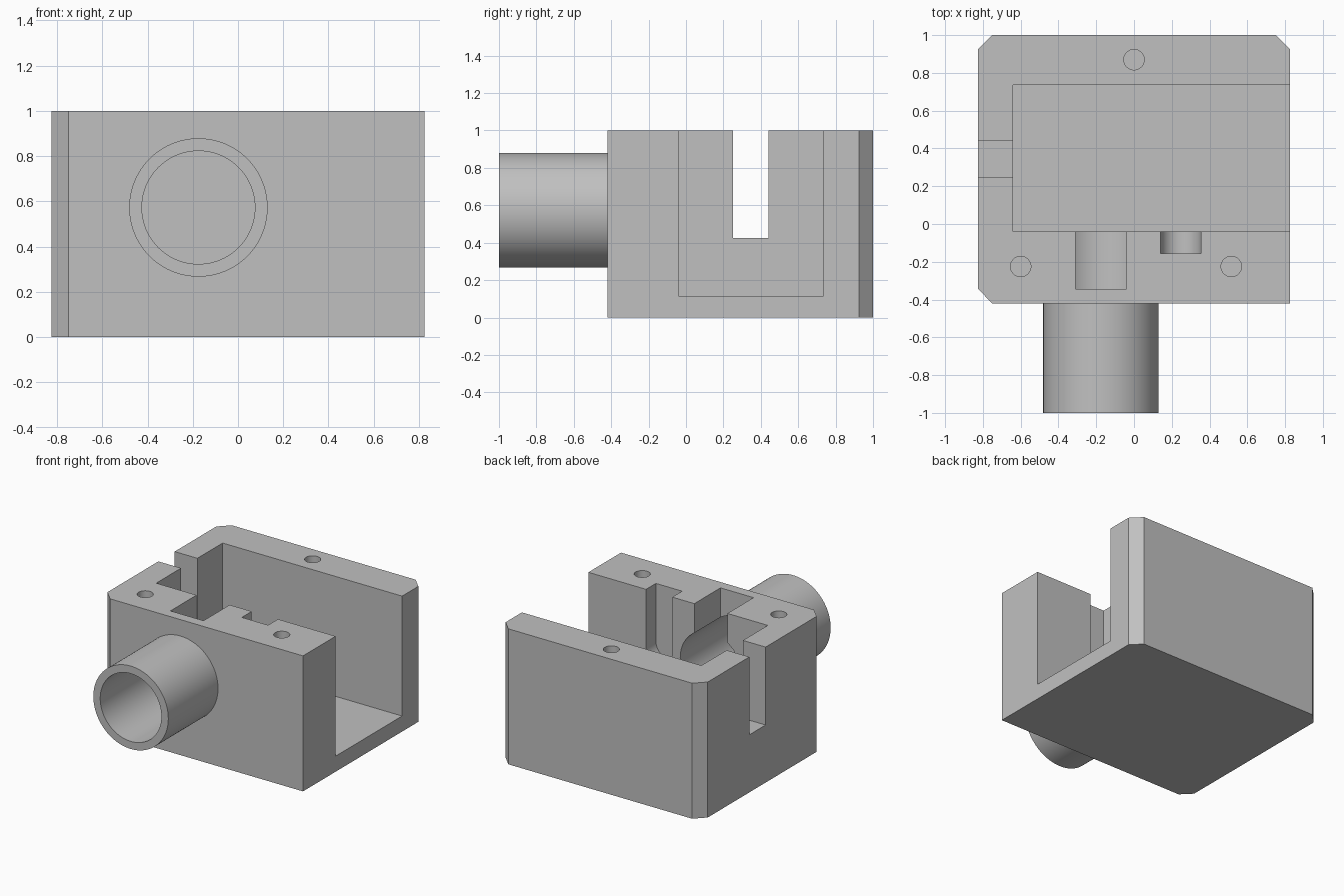
import bpy, bmesh, math
from mathutils import Vector

if "Cube" in bpy.data.objects:
    bpy.data.objects.remove(bpy.data.objects["Cube"])

grey = bpy.data.materials.new("plain grey")
grey.diffuse_color = (0.53, 0.53, 0.53, 1)
grey.use_nodes = True
grey.node_tree.nodes["Principled BSDF"].inputs["Base Color"].default_value = grey.diffuse_color


def prism(name, pts, lo, hi, axis="z"):
    """Extrude a flat outline along z, or an (x, z) outline along y."""
    bm = bmesh.new()
    place = (lambda a, b, t: (a, b, t)) if axis == "z" else (lambda a, b, t: (a, t, b))
    face = bm.faces.new([bm.verts.new(place(a, b, lo)) for a, b in pts])
    new = bmesh.ops.extrude_face_region(bm, geom=[face])["geom"]
    shift = Vector(place(0, 0, hi - lo))
    bmesh.ops.translate(bm, vec=shift, verts=[v for v in new if isinstance(v, bmesh.types.BMVert)])
    bmesh.ops.recalc_face_normals(bm, faces=bm.faces)
    mesh = bpy.data.meshes.new(name)
    bm.to_mesh(mesh)
    bm.free()
    mesh.materials.append(grey)
    ob = bpy.data.objects.new(name, mesh)
    bpy.context.collection.objects.link(ob)
    return ob


def rect(x0, x1, y0, y1):
    return [(x0, y0), (x1, y0), (x1, y1), (x0, y1)]


def arc(cx, cy, r, n, start=0.0, sweep=math.tau):
    steps = n if sweep == math.tau else n - 1
    return [(cx + r * math.cos(start + sweep * i / steps),
             cy + r * math.sin(start + sweep * i / steps)) for i in range(n)]


def combine(target, tool, operation):
    mod = target.modifiers.new(tool.name, "BOOLEAN")
    mod.operation, mod.solver, mod.object = operation, "EXACT", tool
    bpy.context.view_layer.objects.active = target
    bpy.ops.object.modifier_apply(modifier=mod.name)
    bpy.data.objects.remove(tool)


W, F, C = 0.825, -0.42, 0.075       # half width, front y, corner chamfer
TX, TZ = -0.175, 0.573              # tube axis

# Block with three chamfered corners
housing = prism("housing", [(-W + C, F), (W, F), (W, 1 - C), (W - C, 1),
                            (-W + C, 1), (-W, 1 - C), (-W, F + C)], 0, 1)

# Front tube
combine(housing, prism("tube", arc(TX, TZ, 0.306, 96), -1, -0.3, "y"), "UNION")

# Main cavity, open on top and on the right; cable slot in the left wall
combine(housing, prism("cavity", rect(-0.64, 1.2, -0.04, 0.735), 0.115, 1.3), "DIFFERENCE")
combine(housing, prism("side_slot", rect(-1, -0.5, 0.25, 0.44), 0.425, 1.3), "DIFFERENCE")

# Bore through tube and front wall, with a slot above it
combine(housing, prism("bore", arc(TX, TZ, 0.25, 96), -1.2, 0.1, "y"), "DIFFERENCE")
combine(housing, prism("bore_slot", rect(-0.31, -0.04, -0.345, 0.1), TZ, 1.3), "DIFFERENCE")

# Small round-bottomed pocket
pocket = arc(0.247, TZ, 0.107, 33, math.pi, math.pi) + [(0.354, 1.3), (0.14, 1.3)]
combine(housing, prism("pocket", pocket, -0.155, 0.1, "y"), "DIFFERENCE")

# Blind screw holes
for x, y in ((0, 0.87), (-0.6, -0.225), (0.515, -0.225)):
    combine(housing, prism("screw_hole", arc(x, y, 0.054, 48), 0.5, 1.3), "DIFFERENCE")

# Smooth round surfaces, crisp edges
housing.select_set(True)
bpy.context.view_layer.objects.active = housing
bpy.ops.object.shade_smooth_by_angle(angle=math.radians(25))
